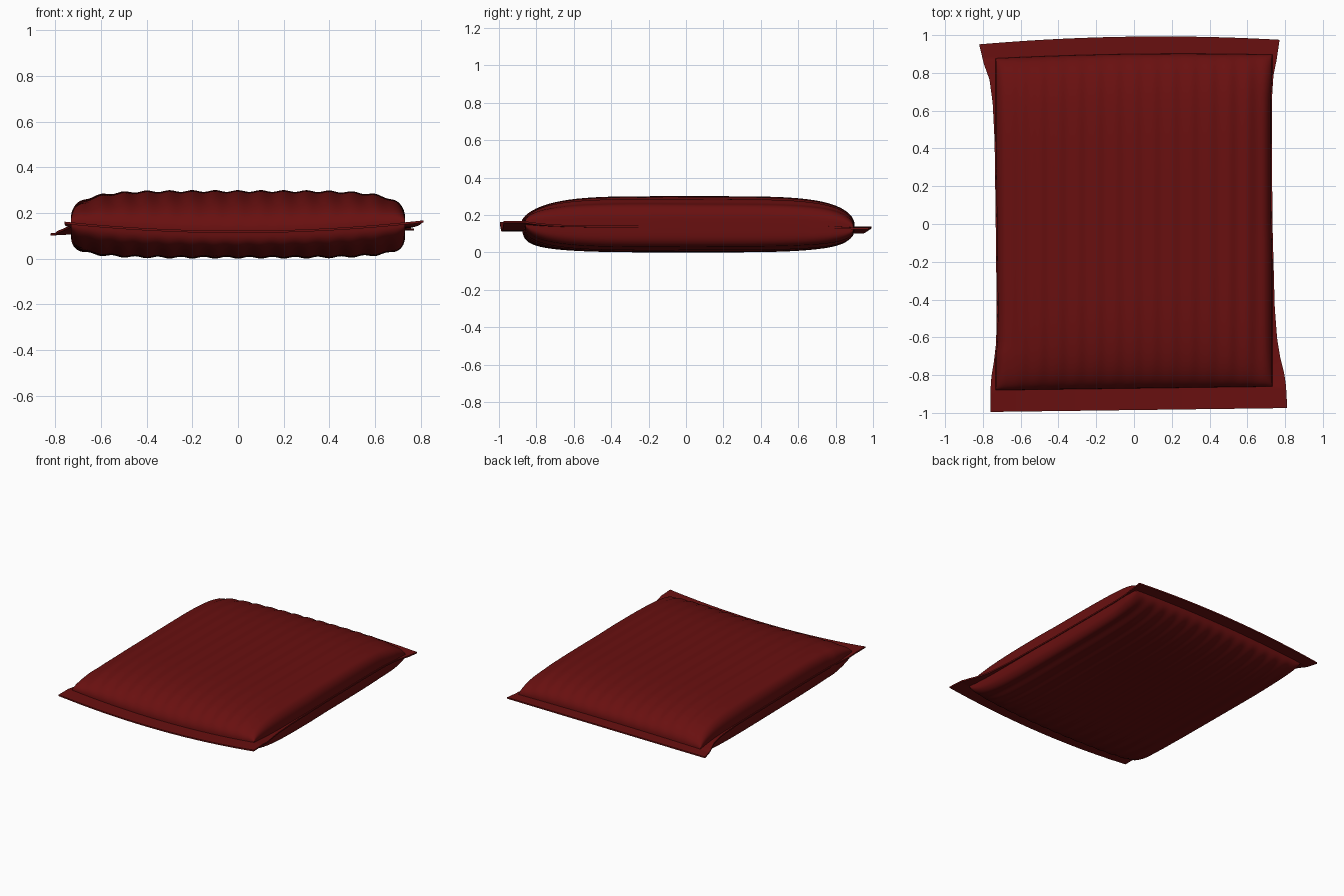
import bpy, bmesh, math

if "Cube" in bpy.data.objects:
    bpy.data.objects.remove(bpy.data.objects["Cube"])

# Outline of the pouch: (y, left x, right x)
OUTLINE = [(-1.0, -.76, .812), (-.87, -.76, .805), (-.8, -.755, .795), (-.72, -.742, .775),
           (-.62, -.73, .758), (-.45, -.727, .745), (0, -.732, .733), (.45, -.738, .73),
           (.65, -.748, .73), (.78, -.765, .738), (.87, -.795, .755), (1.0, -.822, .772)]
Y_MID, Y_HALF = .015, .885      # filled part along y
HALF_H, SEAM_T = .141, .005     # half height of the filling, half seam thickness


def outline(y):
    y = max(-.999, min(.999, y))
    for a, b in zip(OUTLINE, OUTLINE[1:]):
        if a[0] <= y <= b[0]:
            t = (y - a[0]) / (b[0] - a[0])
            return a[1] + (b[1] - a[1]) * t, a[2] + (b[2] - a[2]) * t


def bulge(t, power, root):
    return max(0.0, 1 - abs(t) ** power) ** root


def spread(n):
    # samples in -1..1, denser at the ends
    return [math.sin((i / n - .5) * math.pi) for i in range(n + 1)]


# Row positions: front flap, filling, back flap
rows = [-.985 + .115 * i / 6 for i in range(6)]
rows += [Y_MID + Y_HALF * t for t in spread(100)]
rows += [.9 + .092 * (i + 1) / 6 for i in range(6)]
# Column positions: beyond +-1 lies the flat side fin
cols = [-1 - f for f in (1, .66, .33)] + spread(170) + [1 + f for f in (.33, .66, 1)]


def point(s, v, side):
    left, right = outline(v)
    bl, br = max(left + .006, -.732), min(right - .006, .732)
    if s < -1:
        x = bl + (left - bl) * (-s - 1)
    elif s > 1:
        x = br + (right - br) * (s - 1)
    else:
        x = (bl + br) / 2 + s * (br - bl) / 2
    t = (v - Y_MID) / Y_HALF
    fill = bulge(t, 4.5, .42) * bulge(s, 5.2, .23)
    ribs = .004 * math.cos(x * math.tau / .1) * min(1, fill * 1.3)
    # Seam plane: flaps sag in the middle and lift at the corners
    e = min(1, abs(t)) ** 6
    q = (x / .79) ** 2
    flap = .122 + .043 * q if v < 0 else .138 - .016 * q + .012 * x
    seam = (.155 - .012 * min(1, abs(s)) ** 8) * (1 - e) + flap * e
    y = v + .013 * x - (.025 * x * x * max(0, t) ** 6)
    return x, y, seam + side * (SEAM_T + HALF_H * fill + ribs)


# Pouch: top and bottom skins joined along the rim
bm = bmesh.new()
skins = [[[bm.verts.new(point(s, v, side)) for s in cols] for v in rows] for side in (1, -1)]
nr, nc = len(rows), len(cols)
for g in skins:
    for j in range(nr - 1):
        for i in range(nc - 1):
            bm.faces.new((g[j][i], g[j][i + 1], g[j + 1][i + 1], g[j + 1][i]))
rim = [(0, i) for i in range(nc)] + [(j, nc - 1) for j in range(1, nr)]
rim += [(nr - 1, i) for i in range(nc - 2, -1, -1)] + [(j, 0) for j in range(nr - 2, 0, -1)]
for (a, b), (c, d) in zip(rim, rim[1:] + rim[:1]):
    bm.faces.new((skins[0][a][b], skins[1][a][b], skins[1][c][d], skins[0][c][d]))
bmesh.ops.recalc_face_normals(bm, faces=bm.faces)
low = min(v.co.z for v in bm.verts)
bmesh.ops.translate(bm, verts=bm.verts, vec=(0, 0, -low))

mesh = bpy.data.meshes.new("pouch")
bm.to_mesh(mesh)
bm.free()
pouch = bpy.data.objects.new("pouch", mesh)
bpy.context.collection.objects.link(pouch)

red = bpy.data.materials.new("dark red")
red.diffuse_color = (.14, .005, .005, 1)
red.use_nodes = True
red.node_tree.nodes["Principled BSDF"].inputs["Base Color"].default_value = red.diffuse_color
mesh.materials.append(red)

bpy.context.view_layer.objects.active = pouch
pouch.select_set(True)
bpy.ops.object.shade_smooth_by_angle(angle=math.radians(50))
